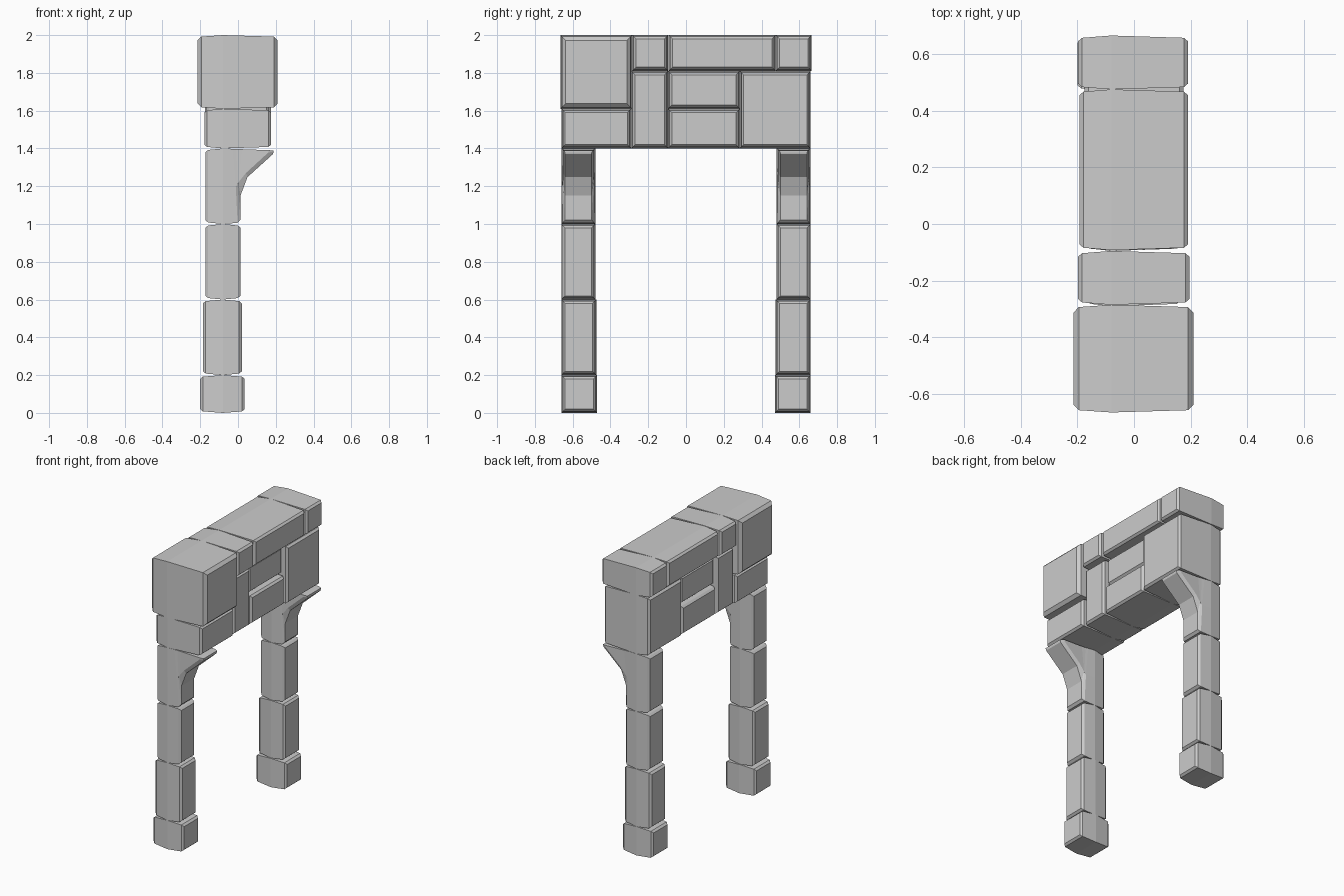
import bpy, bmesh

if "Cube" in bpy.data.objects:
    bpy.data.objects.remove(bpy.data.objects["Cube"])

RIDGE = -0.08   # x of the slightly bulged line around every stone


def loft(name, rings):
    """Skin a list of equal-length point rings and cap both ends."""
    bm = bmesh.new()
    vs = [[bm.verts.new(p) for p in ring] for ring in rings]
    n = len(vs[0])
    for a, b in zip(vs, vs[1:]):
        for i in range(n):
            j = (i + 1) % n
            bm.faces.new((a[i], a[j], b[j], b[i]))
    bm.faces.new(vs[0][::-1])
    bm.faces.new(vs[-1])
    bmesh.ops.recalc_face_normals(bm, faces=bm.faces[:])
    me = bpy.data.meshes.new(name)
    bm.to_mesh(me)
    bm.free()
    ob = bpy.data.objects.new(name, me)
    bpy.context.collection.objects.link(ob)
    return ob


def stone(name, x0, x1, y0, y1, z0, z1, bevel=0.02):
    """Block with chamfered x faces and a gentle bulge at the ridge line."""
    steps = [(x0, bevel), (x0 + bevel * 0.7, 0.008), (RIDGE, 0.0),
             (x1 - bevel * 0.7, 0.008), (x1, bevel)]
    rings = [[(x, y0 + d, z0 + d), (x, y1 - d, z0 + d),
              (x, y1 - d, z1 - d), (x, y0 + d, z1 - d)] for x, d in steps]
    return loft(name, rings)


def bracket(name, y0, y1):
    """Corbel stone whose underside curves out toward +x."""
    # each step: top (x, z), shoulder (x, z), underside (x, z), side inset, edge inset
    steps = [
        ((-.172, 1.38), (-.172, 1.20), (-.172, 1.02), .020, .020),
        ((-.158, 1.392), (-.158, 1.20), (-.158, 1.008), .008, .008),
        ((RIDGE, 1.40), (RIDGE, 1.20), (RIDGE, 1.00), .000, .000),
        ((-.03, 1.398), (-.012, 1.20), (-.002, 1.006), .005, .006),
        ((-.01, 1.397), (.000, 1.21), (.013, 1.022), .007, .020),
        ((.02, 1.396), (.002, 1.22), (.013, 1.15), .008, .020),
        ((.07, 1.394), (.042, 1.27), (.05, 1.248), .008, .020),
        ((.165, 1.391), (.16, 1.378), (.185, 1.37), .008, .020),
        ((.187, 1.388), (.187, 1.384), (.187, 1.378), .016, .020),
    ]
    rings = []
    for t, m, b, ds, de in steps:
        side = [(t, ds), (m, ds), (b, de)]
        rings.append([(p[0], y0 + d, p[1]) for p, d in side] +
                     [(p[0], y1 - d, p[1]) for p, d in side[::-1]])
    return loft(name, rings)


# Two legs, one at each end
for tag, s in (("front", -1), ("back", 1)):
    y0, y1 = sorted((s * 0.48, s * 0.66))
    stone(tag + "_leg_foot", -.20, .035, min(y0, s * .47), max(y1, s * .47), 0, .20)
    stone(tag + "_leg_lower", -.185, .02, y0 - (s > 0) * .005, y1 + (s < 0) * .005, .20, .60)
    stone(tag + "_leg_upper", -.172, .013, y0, y1, .60, 1.0)
    bracket(tag + "_leg_bracket", y0, y1)

# Lintel wall: x0, x1, y0, y1, z0, z1
wall = {
    "lintel_front_lower": (-.178, .175, -.66, -.29, 1.40, 1.61),
    "lintel_tall": (-.168, .165, -.29, -.095, 1.40, 1.81),
    "lintel_middle_lower": (-.168, .165, -.095, .285, 1.40, 1.61),
    "lintel_middle_upper": (-.155, .145, -.095, .285, 1.61, 1.81),
    "lintel_back_lower": (-.175, .175, .285, .66, 1.40, 1.81),
    "cap_small": (-.197, .195, -.285, -.095, 1.81, 2.0),
    "cap_long": (-.192, .19, -.092, .475, 1.81, 2.0),
    "cap_back": (-.197, .19, .475, .665, 1.81, 2.0),
}
for name, box in wall.items():
    stone(name, *box)
stone("cap_front_big", -.214, .21, -.665, -.285, 1.61, 2.0, bevel=.028)
